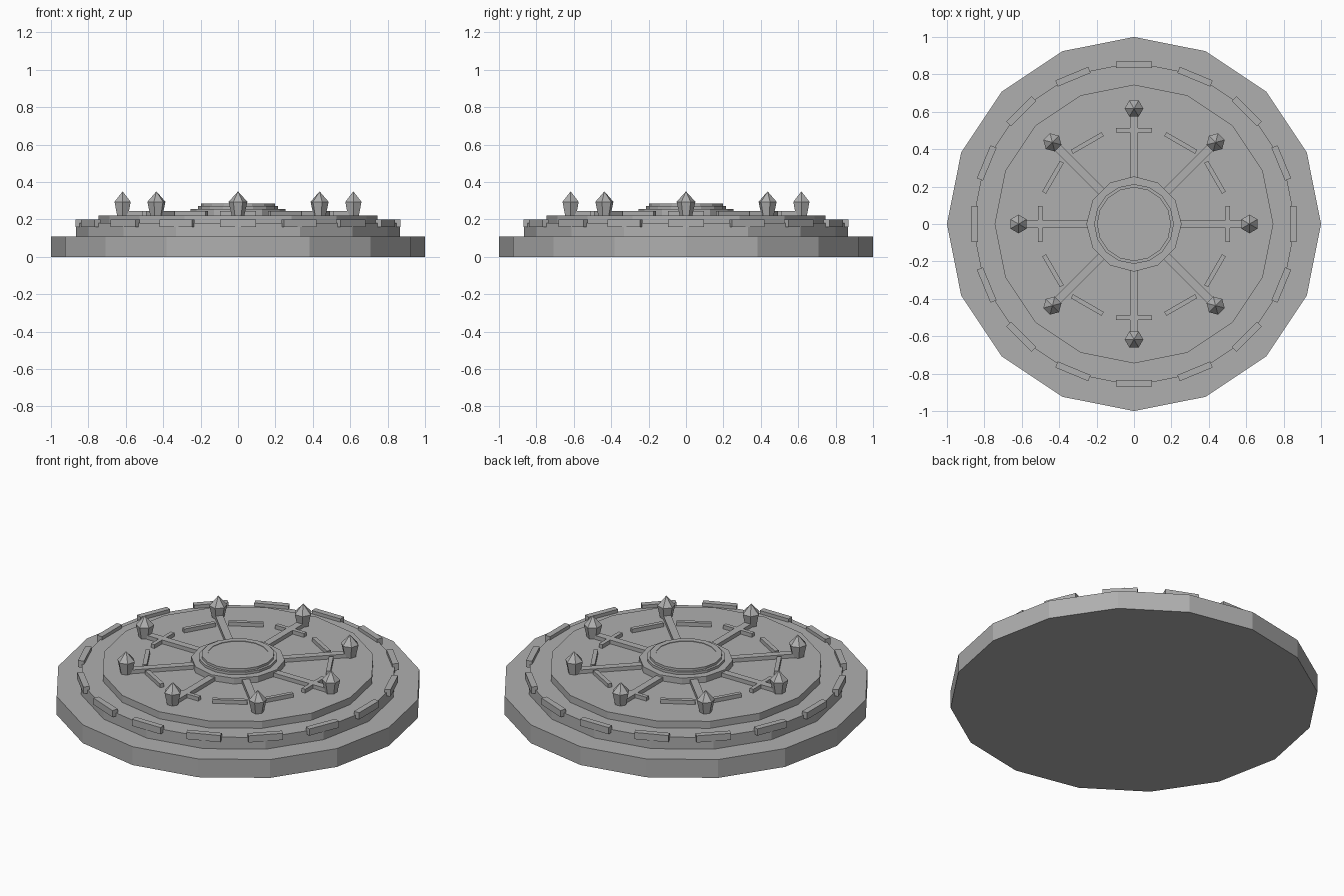
import bpy, bmesh, math
from mathutils import Matrix, Vector

if "Cube" in bpy.data.objects:
    bpy.data.objects.remove(bpy.data.objects["Cube"])

stone = bpy.data.materials.new("grey_stone")
stone.diffuse_color = (0.43, 0.43, 0.43, 1)
stone.use_nodes = True
stone.node_tree.nodes["Principled BSDF"].inputs["Base Color"].default_value = stone.diffuse_color


def finish(name, bm):
    bmesh.ops.recalc_face_normals(bm, faces=bm.faces)
    me = bpy.data.meshes.new(name)
    bm.to_mesh(me)
    bm.free()
    me.materials.append(stone)
    ob = bpy.data.objects.new(name, me)
    bpy.context.collection.objects.link(ob)
    return ob


def lathe(name, profile, n, centre=(0, 0), turn=0.0, closed=False):
    """Faceted solid of revolution from (radius, z) points."""
    bm = bmesh.new()
    rings = []
    for r, z in profile:
        if r == 0:
            rings.append([bm.verts.new((centre[0], centre[1], z))] * n)
        else:
            rings.append([bm.verts.new((centre[0] + r * math.cos(turn + math.tau * i / n),
                                        centre[1] + r * math.sin(turn + math.tau * i / n), z))
                          for i in range(n)])
    pairs = list(zip(rings, rings[1:]))
    if closed:
        pairs.append((rings[-1], rings[0]))
    for a, b in pairs:
        for i in range(n):
            j = (i + 1) % n
            quad = list(dict.fromkeys((a[i], a[j], b[j], b[i])))
            bm.faces.new(quad)
    if not closed:
        for ring in (rings[0], rings[-1]):
            if len(set(ring)) > 2:
                bm.faces.new(ring)
    return finish(name, bm)


def disc(name, r, z0, z1, n):
    return lathe(name, [(r, z0), (r, z1)], n)


def radial_boxes(name, count, r0, r1, width, z0, z1):
    """Boxes spread around the centre, each from r0 to r1."""
    bm = bmesh.new()
    for i in range(count):
        m = (Matrix.Rotation(math.tau * i / count, 4, 'Z')
             @ Matrix.Translation(Vector(((r0 + r1) / 2, 0, (z0 + z1) / 2)))
             @ Matrix.Diagonal((r1 - r0, width, z1 - z0, 1)))
        bmesh.ops.create_cube(bm, size=1, matrix=m)
    return finish(name, bm)


# Stepped platform
disc("base_step", 1.0, 0.0, 0.11, 16)
disc("middle_step", 0.865, 0.11, 0.18, 16)
disc("top_step", 0.745, 0.18, 0.222, 16)

# Rim blocks and raised floor pattern
radial_boxes("rim_blocks", 16, 0.835, 0.87, 0.19, 0.16, 0.20)
radial_boxes("floor_spokes", 8, 0.20, 0.62, 0.042, 0.215, 0.245)
radial_boxes("floor_bars", 12, 0.488, 0.512, 0.19, 0.215, 0.245)

# Central hub with raised ring
disc("hub", 0.255, 0.22, 0.257, 12)
disc("hub_collar", 0.213, 0.257, 0.272, 16)
lathe("hub_ring", [(0.165, 0.265), (0.198, 0.265), (0.198, 0.286), (0.165, 0.286)], 16, closed=True)
disc("hub_plate", 0.166, 0.265, 0.283, 24)

# Crystals at the spoke ends
for k in range(8):
    a = math.tau * k / 8
    lathe(f"crystal_{k + 1}", [(0.034, 0.222), (0.05, 0.294), (0, 0.35)], 6,
          (0.617 * math.cos(a), 0.617 * math.sin(a)), a + math.pi / 2)
